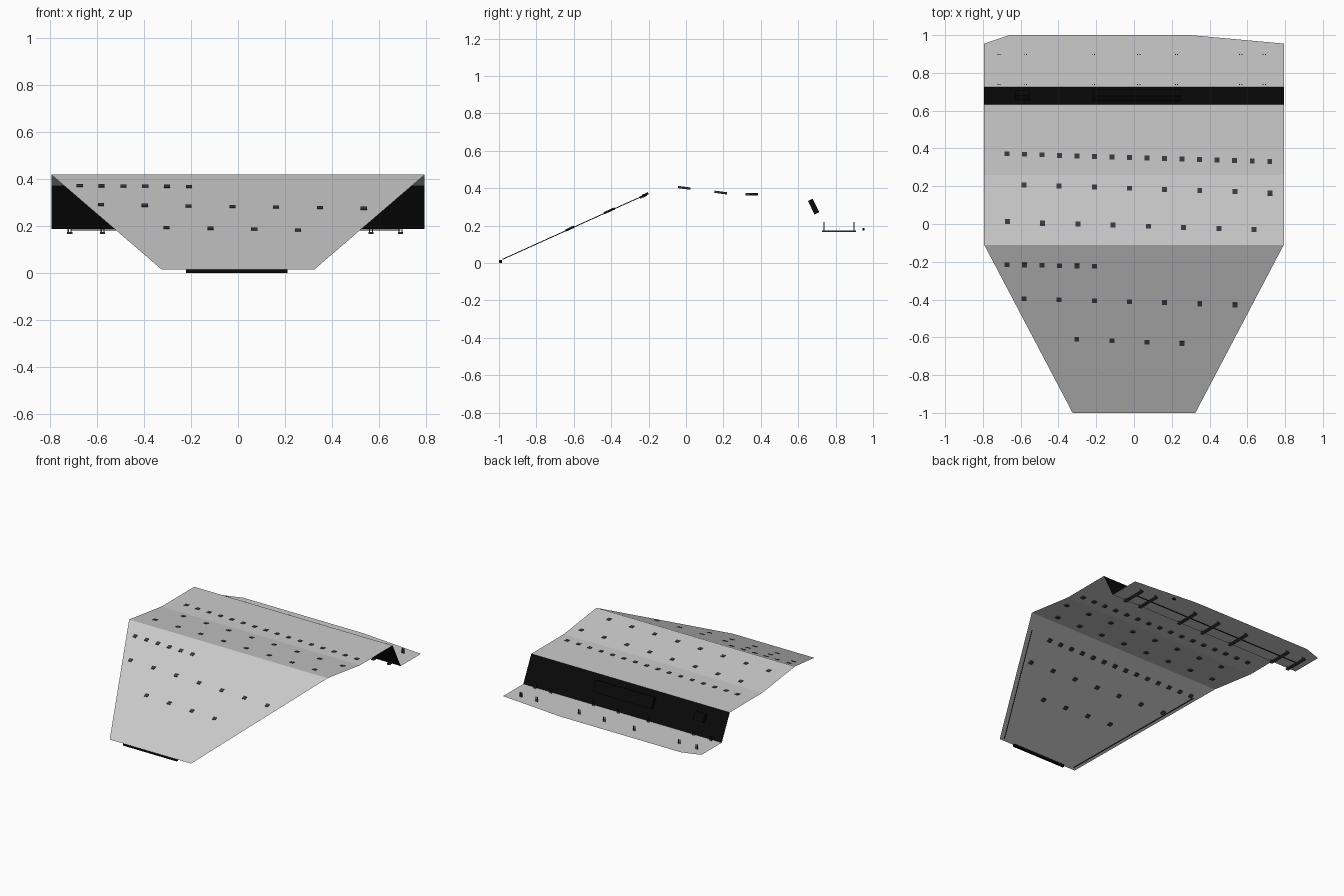
import bpy, bmesh, math
from mathutils import Matrix, Vector

if "Cube" in bpy.data.objects:
    bpy.data.objects.remove(bpy.data.objects["Cube"])


def material(name, rgb):
    m = bpy.data.materials.new(name)
    m.diffuse_color = (*rgb, 1)
    m.use_nodes = True
    m.node_tree.nodes["Principled BSDF"].inputs["Base Color"].default_value = m.diffuse_color
    return m


GREY = material("light grey sheet", (0.6, 0.6, 0.6))
BLACK = material("black", (0.003, 0.003, 0.003))
DARK = material("dark grey button", (0.045, 0.045, 0.05))

# Side profile of the bent sheet: (y, z) at each fold
FOLDS = [(-1.0, 0.016), (-0.11, 0.418), (0.26, 0.37), (0.633, 0.37), (0.724, 0.187), (1.0, 0.187)]
HALF = 0.793


def finish(bm, name, mat):
    mesh = bpy.data.meshes.new(name)
    bm.normal_update()
    bm.to_mesh(mesh)
    bm.free()
    mesh.materials.append(mat)
    ob = bpy.data.objects.new(name, mesh)
    bpy.context.collection.objects.link(ob)
    return ob


def sheet(name, mat, outline):
    bm = bmesh.new()
    bm.faces.new([bm.verts.new(p) for p in outline])
    return finish(bm, name, mat)


def band(name, mat, i, half0=HALF, half1=HALF):
    (y0, z0), (y1, z1) = FOLDS[i], FOLDS[i + 1]
    return sheet(name, mat, [(-half0, y0, z0), (half0, y0, z0), (half1, y1, z1), (-half1, y1, z1)])


def add_box(bm, centre, size, tilt=0.0, turn=0.0):
    mat = (Matrix.Translation(centre) @ Matrix.Rotation(turn, 4, 'Z')
           @ Matrix.Rotation(tilt, 4, 'X') @ Matrix.Diagonal((*size, 1)))
    bmesh.ops.create_cube(bm, size=1, matrix=mat)


def on_sheet(y):
    """Height and tilt of the folded sheet at y."""
    for (y0, z0), (y1, z1) in zip(FOLDS, FOLDS[1:]):
        if y <= y1:
            return z0 + (y - y0) / (y1 - y0) * (z1 - z0), math.atan2(z1 - z0, y1 - y0)


# Folded sheet panels
band("front_panel", GREY, 0, 0.325, HALF)
band("middle_panel", GREY, 1)
band("upper_panel", GREY, 2)
band("screen_panel", BLACK, 3)
z = FOLDS[5][1]
sheet("rear_shelf", GREY, [(-HALF, 0.724, z), (HALF, 0.724, z), (HALF, 0.955, z),
                           (0.30, 1.0, z), (-0.66, 1.0, z), (-HALF, 0.955, z)])


# Button rows set into the panels
def button_row(name, x0, step, count, y0, y1, sunk_after=9):
    bm = bmesh.new()
    for i in range(count):
        x, y = x0 + i * step, y0 + (y1 - y0) * i / (count - 1)
        zz, tilt = on_sheet(y)
        proud = 0.003 if x < sunk_after else -0.001
        normal = Vector((0, -math.sin(tilt), math.cos(tilt)))
        add_box(bm, Vector((x, y, zz)) + normal * (proud - 0.006), (0.026, 0.026, 0.012), tilt)
    return finish(bm, name, DARK)


button_row("button_row_1", -0.672, 0.0927, 16, 0.372, 0.330)
button_row("button_row_2", -0.582, 0.186, 8, 0.207, 0.165)
button_row("button_row_3", -0.670, 0.1865, 8, 0.012, -0.030)
button_row("button_row_4", -0.672, 0.0927, 14, -0.215, -0.237, -0.16)
button_row("button_row_5", -0.582, 0.186, 7, -0.395, -0.428)
button_row("button_row_6", -0.303, 0.186, 4, -0.61, -0.632)

# Front lip bar
bm = bmesh.new()
add_box(bm, (-0.005, -0.992, 0.008), (0.43, 0.014, 0.016))
finish(bm, "front_lip", BLACK)

# Thin strips under the slanted edges of the front panel
bm = bmesh.new()
for side in (-1, 1):
    a = Vector((side * 0.30, -0.98, on_sheet(-0.98)[0] - 0.005))
    b = Vector((side * 0.70, -0.22, on_sheet(-0.22)[0] - 0.005))
    d = b - a
    rot = d.to_track_quat('Y', 'Z').to_matrix().to_4x4()
    bmesh.ops.create_cube(bm, size=1, matrix=Matrix.Translation((a + b) / 2) @ rot
                          @ Matrix.Diagonal((0.004, d.length, 0.004, 1)))
finish(bm, "edge_strips", BLACK)

# Display and small switch mounted on the screen panel
tilt = on_sheet(0.68)[1]
for name, x, width, height in (("display", 0.015, 0.47, 0.08), ("switch", -0.59, 0.08, 0.06)):
    bm = bmesh.new()
    add_box(bm, (x, 0.682, 0.302), (width, height, 0.028), tilt)
    finish(bm, name, BLACK)

# Lever brackets: a bar under the shelf, a pair of pins at each end
bm = bmesh.new()
for x in (-0.715, -0.575, -0.215, 0.025, 0.225, 0.565, 0.69):
    add_box(bm, (x, 0.818, 0.170), (0.022, 0.18, 0.007))
    for y in (0.738, 0.898):
        for dx in (-0.006, 0.006):
            add_box(bm, (x + dx, y, 0.194), (0.005, 0.005, 0.052))
finish(bm, "lever_brackets", DARK)

# Cable along the underside and small stud at the back
bm = bmesh.new()
add_box(bm, (-0.01, 0.82, 0.183), (1.4, 0.004, 0.004))
finish(bm, "cable", BLACK)
bm = bmesh.new()
add_box(bm, (0.45, 0.95, 0.181), (0.02, 0.01, 0.012))
finish(bm, "stud", BLACK)
